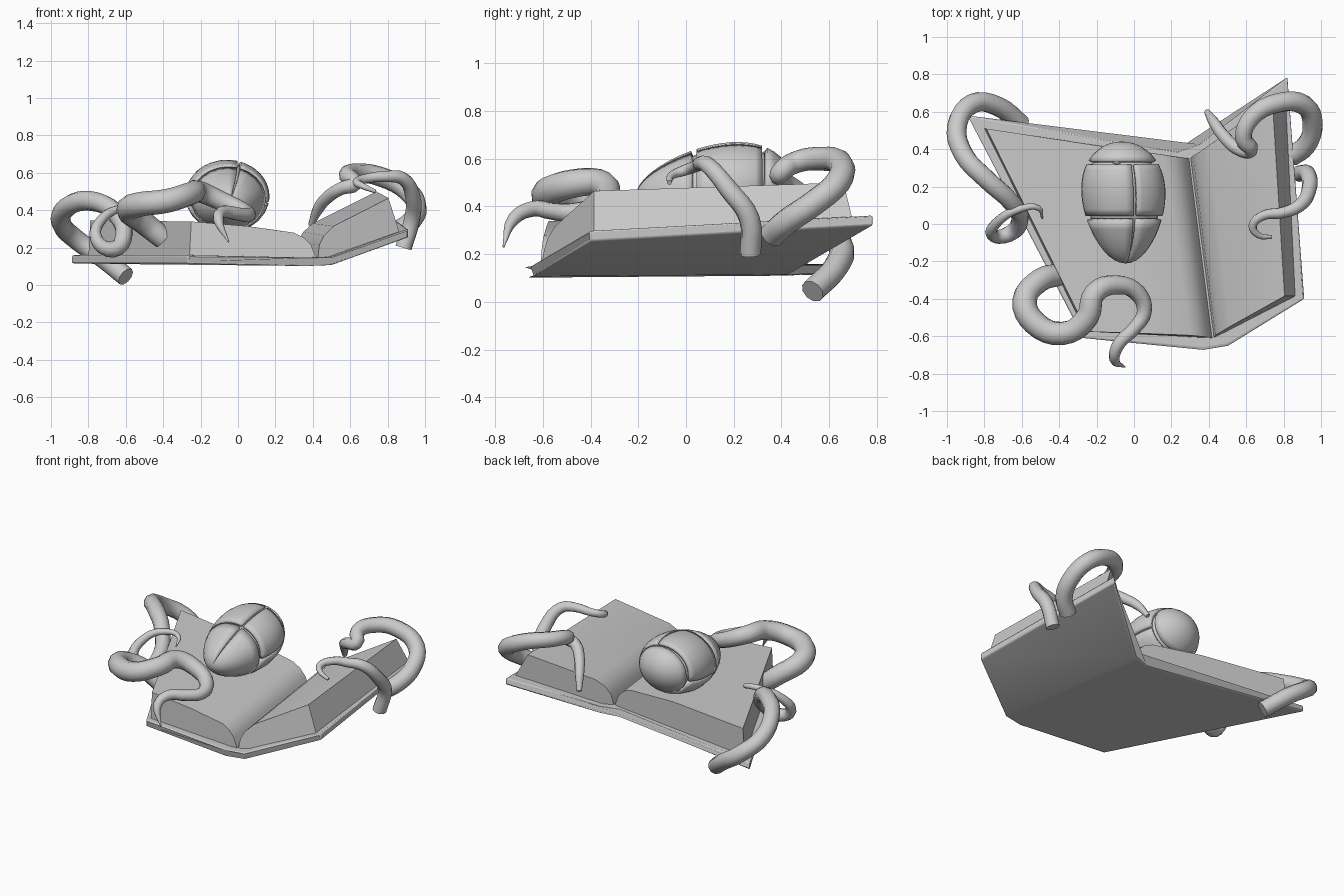
import bpy, bmesh
from math import sin, cos, pi

if "Cube" in bpy.data.objects:
    bpy.data.objects.remove(bpy.data.objects["Cube"])


def finish(name, bm, bevel=0.0, angle=35):
    bmesh.ops.recalc_face_normals(bm, faces=bm.faces)
    me = bpy.data.meshes.new(name)
    bm.to_mesh(me)
    bm.free()
    ob = bpy.data.objects.new(name, me)
    bpy.context.collection.objects.link(ob)
    if bevel:
        m = ob.modifiers.new("bevel", 'BEVEL')
        m.width, m.segments = bevel, 2
    bpy.ops.object.select_all(action='DESELECT')
    ob.select_set(True)
    bpy.context.view_layer.objects.active = ob
    bpy.ops.object.shade_smooth_by_angle(angle=angle * pi / 180)
    return ob


def loft(name, front, back, bevel=0.0):
    """Solid between two matching closed outlines."""
    bm = bmesh.new()
    a = [bm.verts.new(p) for p in front]
    b = [bm.verts.new(p) for p in back]
    n = len(a)
    for i in range(n):
        j = (i + 1) % n
        bm.faces.new((a[i], a[j], b[j], b[i]))
    bm.faces.new(a)
    bm.faces.new(b[::-1])
    return finish(name, bm, bevel)


# Cover: one folded plate (left board, spine, right board)
def plate(pts, t=0.045):
    return pts + [(x, y, z - t) for x, y, z in reversed(pts)]


loft("book_cover",
     plate([(-.27, -.61, .16), (.37, -.665, .147), (.50, -.645, .152), (.91, -.40, .30)]),
     plate([(-.89, .58, .16), (.23, .39, .155), (.35, .43, .16), (.82, .785, .365)]), 0.008)

# Page blocks, rounded into the gutter
loft("left_pages",
     [(-.26, -.575, .14), (-.25, -.575, .34), (.05, -.585, .315), (.30, -.595, .28),
      (.35, -.60, .255), (.39, -.605, .215), (.425, -.61, .13)],
     [(-.80, .51, .14), (-.79, .51, .345), (-.20, .42, .335), (.16, .37, .30),
      (.22, .36, .275), (.265, .355, .23), (.30, .35, .14)])
loft("right_pages",
     [(.425, -.61, .13), (.435, -.595, .215), (.46, -.58, .265), (.51, -.55, .315),
      (.805, -.385, .465), (.865, -.385, .275)],
     [(.30, .35, .14), (.315, .365, .23), (.35, .385, .285), (.40, .42, .33),
      (.74, .66, .50), (.815, .70, .335)])


# Plated egg-shaped body
def egg(t, p, s):
    r = sin(t) * (1 + .2 * cos(t)) * s
    return (-.055 - .01 * cos(t) + .21 * r * sin(p), .115 + .315 * cos(t) * s,
            .47 + .03 * cos(t) + .178 * r * cos(p))


def patch(bm, t0, t1, p0, p1, s, nt=8, np=10):
    g = [[bm.verts.new(egg(t0 + (t1 - t0) * i / nt, p0 + (p1 - p0) * j / np, s))
          for j in range(np + 1)] for i in range(nt + 1)]
    for i in range(nt):
        for j in range(np):
            bm.faces.new((g[i][j], g[i][j + 1], g[i + 1][j + 1], g[i + 1][j]))


bm = bmesh.new()
patch(bm, .001, pi - .001, 0, 2 * pi, .94, 14, 24)
bmesh.ops.remove_doubles(bm, verts=bm.verts, dist=.0008)
finish("body_core", bm)

bm = bmesh.new()
patch(bm, .001, .80, 0, 2 * pi, 1, 6, 24)
patch(bm, 1.86, pi - .001, .33, 2 * pi + .25, 1, 8, 24)
for p0, p1 in ((.33, 1.7), (1.77, 4.4), (4.47, 2 * pi + .25)):
    patch(bm, .88, 1.79, p0, p1, 1)
bmesh.ops.remove_doubles(bm, verts=bm.verts, dist=.0008)
shell = finish("body_plates", bm)
sol = shell.modifiers.new("thickness", 'SOLIDIFY')
sol.thickness, sol.offset = .022, 0

# Nub on top of the body
bm = bmesh.new()
bmesh.ops.create_uvsphere(bm, u_segments=12, v_segments=8, radius=.036)
nub = finish("body_nub", bm)
nub.location = (-.09, .345, .60)


# Tapered tentacles: x, y, z, radius
def tentacle(name, pts):
    cu = bpy.data.curves.new(name, 'CURVE')
    cu.dimensions = '3D'
    cu.bevel_depth, cu.bevel_resolution = 1.0, 3
    cu.resolution_u = 4
    cu.use_fill_caps = True
    sp = cu.splines.new('BEZIER')
    sp.bezier_points.add(len(pts) - 1)
    for b, (x, y, z, r) in zip(sp.bezier_points, pts):
        b.co, b.radius = (x, y, z), r
        b.handle_left_type = b.handle_right_type = 'AUTO'
    ob = bpy.data.objects.new(name, cu)
    bpy.context.collection.objects.link(ob)
    bpy.ops.object.select_all(action='DESELECT')
    ob.select_set(True)
    bpy.context.view_layer.objects.active = ob
    bpy.ops.object.convert(target='MESH')
    bpy.ops.object.shade_smooth_by_angle(angle=pi / 4)


tentacle("front_tentacle", [
    (-.40, -.27, .25, .06), (-.50, -.30, .33, .063), (-.585, -.41, .40, .066),
    (-.53, -.53, .43, .066), (-.38, -.585, .45, .064), (-.25, -.50, .49, .062),
    (-.21, -.37, .50, .058), (-.09, -.325, .45, .052), (.02, -.37, .40, .046),
    (.055, -.47, .375, .04), (0, -.56, .38, .036), (-.08, -.64, .39, .034),
    (-.105, -.72, .35, .028), (-.05, -.765, .23, .004)])
tentacle("left_tentacle", [
    (-.60, .53, .045, .052), (-.73, .63, .15, .053), (-.86, .645, .24, .053),
    (-.945, .53, .33, .053), (-.91, .37, .42, .053), (-.79, .24, .45, .053),
    (-.66, .12, .39, .05), (-.61, .02, .27, .047), (-.67, -.055, .19, .044),
    (-.755, -.06, .24, .034), (-.72, .02, .36, .026), (-.61, .08, .41, .02),
    (-.51, .085, .40, .015), (-.49, .03, .36, .004)])
tentacle("right_back_tentacle", [
    (.84, .36, .28, .054), (.92, .42, .335, .054), (.955, .53, .41, .054),
    (.91, .635, .50, .054), (.76, .645, .58, .053), (.63, .57, .60, .05),
    (.585, .46, .585, .046), (.62, .395, .54, .042), (.56, .40, .52, .036),
    (.48, .47, .47, .034), (.43, .54, .41, .03), (.39, .60, .32, .016)])
tentacle("right_side_tentacle", [
    (.885, .27, .20, .045), (.93, .265, .35, .044), (.935, .18, .47, .041),
    (.88, .095, .57, .035), (.79, .06, .58, .03), (.69, .045, .57, .026),
    (.635, -.01, .55, .023), (.665, -.06, .53, .017), (.735, -.07, .50, .01)])
